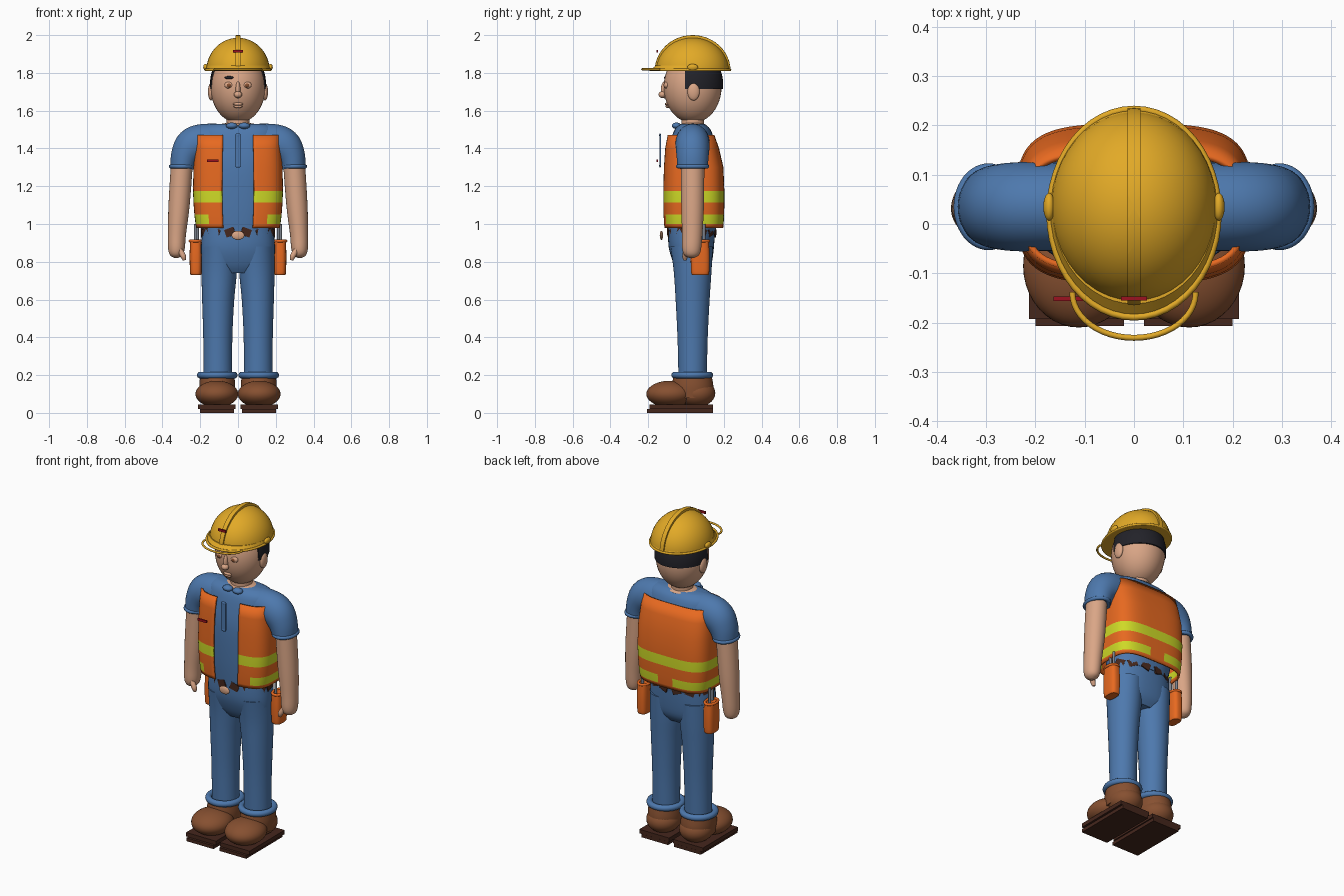
import bpy, bmesh, math
from mathutils import Vector, Matrix

if "Cube" in bpy.data.objects:
    bpy.data.objects.remove(bpy.data.objects["Cube"])


def mat(name, r, g, b):
    m = bpy.data.materials.new(name)
    m.diffuse_color = (r, g, b, 1)
    m.use_nodes = True
    m.node_tree.nodes["Principled BSDF"].inputs["Base Color"].default_value = m.diffuse_color
    return m


YELLOW = mat("helmet_yellow", 0.76, 0.40, 0.02)
SKIN = mat("skin", 0.70, 0.38, 0.24)
HAIR = mat("hair_black", 0.016, 0.016, 0.022)
BLUE = mat("denim_blue", 0.075, 0.19, 0.42)
ORANGE = mat("vest_orange", 0.82, 0.145, 0.015)
LIME = mat("reflective_lime", 0.62, 0.70, 0.02)
RED = mat("badge_red", 0.33, 0.006, 0.014)
BROWN = mat("boot_brown", 0.24, 0.08, 0.03)
DARK = mat("leather_dark", 0.06, 0.02, 0.012)
GREY = mat("tool_grey", 0.2, 0.22, 0.26)


def finish(name, bm, material, clips=(), mirror=False):
    """Cut by planes (point, normal; the normal side is removed), shade, link."""
    for co, no in clips:
        bmesh.ops.bisect_plane(bm, geom=bm.verts[:] + bm.edges[:] + bm.faces[:],
                               plane_co=co, plane_no=no, clear_outer=True)
        bmesh.ops.holes_fill(bm, edges=[e for e in bm.edges if e.is_boundary])
    bmesh.ops.recalc_face_normals(bm, faces=bm.faces[:])
    me = bpy.data.meshes.new(name)
    bm.to_mesh(me)
    bm.free()
    me.materials.append(material)
    me.polygons.foreach_set("use_smooth", [True] * len(me.polygons))
    me.set_sharp_from_angle(angle=math.radians(40))
    ob = bpy.data.objects.new(name, me)
    bpy.context.collection.objects.link(ob)
    if mirror:
        ob.modifiers.new("mirror", 'MIRROR').use_mirror_merge = False
    return ob


def ball(name, loc, r, material, clips=(), mirror=False):
    bm = bmesh.new()
    m = Matrix.Translation(loc) @ Matrix.Diagonal((*r, 1))
    bmesh.ops.create_uvsphere(bm, u_segments=40, v_segments=24, radius=1, matrix=m)
    return finish(name, bm, material, clips, mirror)


def box(name, loc, size, material, rot=None, mirror=False):
    bm = bmesh.new()
    m = Matrix.Translation(loc) @ (rot or Matrix()) @ Matrix.Diagonal((*size, 1))
    bmesh.ops.create_cube(bm, size=1, matrix=m)
    return finish(name, bm, material, mirror=mirror)


def ring(name, loc, rx, ry, minor, material, clips=(), mirror=False):
    """Elliptical torus lying flat."""
    bm = bmesh.new()
    n, k = 48, 10
    rows = []
    for i in range(n):
        a = math.tau * i / n
        rows.append([bm.verts.new((loc[0] + (rx + minor * math.cos(b)) * math.cos(a),
                                   loc[1] + (ry + minor * math.cos(b)) * math.sin(a),
                                   loc[2] + minor * math.sin(b)))
                     for b in (math.tau * j / k for j in range(k))])
    for i in range(n):
        for j in range(k):
            p, q = rows[i], rows[(i + 1) % n]
            bm.faces.new((p[j], q[j], q[(j + 1) % k], p[(j + 1) % k]))
    return finish(name, bm, material, clips, mirror)


def tube(name, pts, material, n=40, power=1.0, steps=4, gap=None, mirror=False):
    """Loft rings of (x, y, z, radius, y radius) along a path in the xz plane."""
    rows = []
    for i in range(len(pts) - 1):
        c = [pts[max(0, i - 1)], pts[i], pts[i + 1], pts[min(len(pts) - 1, i + 2)]]
        for s in range(steps):
            t = s / steps
            rows.append([0.5 * (2 * b + (d - a) * t + (2 * a - 5 * b + 4 * d - e) * t * t
                                + (3 * b - a - 3 * d + e) * t ** 3) for a, b, d, e in zip(*c)])
    rows.append(list(pts[-1]))
    bm = bmesh.new()
    if gap is None:
        angles = [math.tau * j / n for j in range(n)]
    else:
        angles = [gap + (math.tau - 2 * gap) * j / n for j in range(n + 1)]
    sp = lambda v: math.copysign(abs(v) ** power, v)
    loops = []
    for i, r in enumerate(rows):
        t = Vector(rows[min(i + 1, len(rows) - 1)][:3]) - Vector(rows[max(i - 1, 0)][:3])
        t.y = 0
        side = Vector((0, 1, 0)).cross(t.normalized())
        loops.append([bm.verts.new(Vector(r[:3]) + side * r[3] * sp(math.sin(a))
                                   + Vector((0, -r[4] * sp(math.cos(a)), 0))) for a in angles])
    for p, q in zip(loops, loops[1:]):
        m = len(angles)
        for j in range(m if gap is None else m - 1):
            bm.faces.new((p[j], p[(j + 1) % m], q[(j + 1) % m], q[j]))
    if gap is None:
        bm.faces.new(loops[0])
        bm.faces.new(loops[-1])
    return finish(name, bm, material, mirror=mirror)


Y = 0.035   # body depth centre

# boots and soles
ball("boot_toe", (0.112, -0.085, 0.1), (0.113, 0.125, 0.07), BROWN, mirror=True)
ball("boot_heel", (0.11, 0.055, 0.105), (0.095, 0.1, 0.075), BROWN, mirror=True)
tube("boot_ankle", [(0.11, 0.035, 0.08, 0.09, 0.105), (0.11, 0.035, 0.14, 0.095, 0.11),
                    (0.11, 0.035, 0.2, 0.09, 0.1)], BROWN, mirror=True)
box("sole_upper", (0.113, -0.025, 0.032), (0.2, 0.335, 0.024), DARK, mirror=True)
box("sole_lower", (0.11, -0.032, 0.01), (0.18, 0.35, 0.02), DARK, mirror=True)

# trousers
tube("trouser_leg", [(0.107, Y, 0.19, 0.076, 0.075), (0.107, Y, 0.4, 0.077, 0.08),
                     (0.105, Y, 0.6, 0.085, 0.09), (0.1, Y, 0.75, 0.094, 0.1),
                     (0.098, 0.03, 0.88, 0.096, 0.112)], BLUE, mirror=True)
ring("trouser_cuff", (0.11, 0.033, 0.2), 0.09, 0.093, 0.018, BLUE, mirror=True)
tube("hips", [(0, Y, 0.74, 0.13, 0.07), (0, Y, 0.79, 0.185, 0.1), (0, 0.028, 0.88, 0.195, 0.12),
              (0, 0.03, 1.0, 0.185, 0.125)], BLUE, power=0.85)

# shirt and sleeves
tube("shirt", [(0, 0.03, 0.945, 0.175, 0.125), (0, 0.035, 1.1, 0.2, 0.14), (0, 0.035, 1.3, 0.21, 0.14),
               (0, 0.035, 1.42, 0.21, 0.12), (0, 0.035, 1.5, 0.2, 0.095),
               (0, 0.035, 1.53, 0.15, 0.06)], BLUE, power=0.85)
tube("sleeve", [(0.03, Y, 1.435, 0.093, 0.09), (0.18, Y, 1.432, 0.098, 0.09),
                (0.243, Y, 1.41, 0.095, 0.09), (0.278, Y, 1.36, 0.078, 0.085),
                (0.293, Y, 1.3, 0.066, 0.08)], BLUE, mirror=True)
ring("sleeve_cuff", (0.295, Y, 1.305), 0.06, 0.077, 0.011, BLUE, mirror=True)
ball("collar", (0.033, -0.05, 1.52), (0.03, 0.025, 0.017), BLUE, mirror=True)
ball("placket", (0, -0.137, 1.47), (0.016, 0.005, 0.01), BLUE)
box("placket_strip", (0, -0.137, 1.39), (0.032, 0.008, 0.165), BLUE)
ball("placket_end", (0, -0.137, 1.308), (0.016, 0.005, 0.01), BLUE)

# safety vest with reflective bands
vest = tube("safety_vest", [(0, 0.041, 0.98, 0.215, 0.15), (0, 0.041, 1.0, 0.219, 0.152),
                            (0, 0.041, 1.05, 0.225, 0.155), (0, 0.041, 1.115, 0.23, 0.156),
                            (0, 0.041, 1.175, 0.232, 0.156), (0, 0.04, 1.3, 0.23, 0.152),
                            (0, 0.032, 1.4, 0.224, 0.137), (0, 0.026, 1.47, 0.218, 0.118)],
            ORANGE, n=96, power=0.55, steps=1, gap=0.157)
vest.data.materials.append(LIME)
for p in vest.data.polygons:
    x, y, z = p.center
    low = 1.0 < z < 1.05 and abs(x) > (0.15 if y < 0 else 0.045)
    p.material_index = int(1.115 < z < 1.175 or low)
solid = vest.modifiers.new("thickness", 'SOLIDIFY')
solid.thickness = 0.012
solid.offset = 0

# belt pieces and buckle
for i in range(14):
    a = math.tau * (i + 0.5) / 14
    pos = (0.187 * math.sin(a), 0.03 - 0.122 * math.cos(a), 0.957)
    face = math.atan2(0.122 * math.sin(a), 0.187 * math.cos(a))
    rot = Matrix.Rotation(face, 4, 'Z') @ Matrix.Rotation(0.35 * (-1) ** i, 4, 'Y')
    box("belt_piece", pos, (0.052, 0.016, 0.042), DARK, rot)
ball("belt_buckle", (0, -0.13, 0.94), (0.034, 0.009, 0.024), SKIN)

# tool pouches
tube("tool_pouch", [(0.223, 0.075, 0.73, 0.026, 0.042), (0.223, 0.075, 0.745, 0.031, 0.048),
                    (0.223, 0.075, 0.83, 0.033, 0.05), (0.223, 0.075, 0.91, 0.031, 0.046)],
     ORANGE, power=0.7, mirror=True)
ring("pouch_rim", (0.223, 0.075, 0.91), 0.031, 0.045, 0.008, ORANGE, mirror=True)
for x, y, top in ((0.215, 0.055, 1.02), (0.225, 0.095, 1.0)):
    tube("tool_handle", [(x, y, 0.88, 0.008, 0.008), (x, y, top, 0.008, 0.008)],
         GREY, n=12, steps=1, mirror=True)

# arms and hands
tube("forearm", [(0.297, Y, 1.32, 0.058, 0.062), (0.312, Y, 1.1, 0.056, 0.06),
                 (0.323, 0.033, 0.95, 0.048, 0.054), (0.326, 0.03, 0.87, 0.044, 0.05),
                 (0.327, 0.03, 0.835, 0.033, 0.038), (0.327, 0.03, 0.82, 0.01, 0.012)], SKIN, mirror=True)
tube("thumb", [(0.31, 0.0, 0.865, 0.014, 0.014), (0.29, -0.005, 0.83, 0.015, 0.015),
               (0.284, -0.005, 0.808, 0.008, 0.008)], SKIN, n=16, mirror=True)

# neck, head and face
ball("neck_base", (0, Y, 1.52), (0.105, 0.075, 0.018), SKIN)
tube("neck", [(0, Y, 1.5, 0.06, 0.06), (0, Y, 1.6, 0.06, 0.06)], SKIN, steps=1)
ball("head", (0, Y, 1.725), (0.145, 0.153, 0.19), SKIN)
ball("hair", (0, 0.037, 1.735), (0.149, 0.16, 0.195), HAIR,
     [((0, 0, 1.715), (0, 0, -1)), ((0, 0, 1.83), (0, 0, 1)), ((0, -0.005, 0), (0, -1, 0))])
ball("ear", (0.143, 0.04, 1.7), (0.016, 0.032, 0.046), SKIN, mirror=True)
ball("nose_bridge", (0, -0.113, 1.71), (0.013, 0.02, 0.045), SKIN)
ball("nose_tip", (0, -0.125, 1.685), (0.022, 0.02, 0.018), SKIN)
ball("eyelid", (0.048, -0.103, 1.735), (0.024, 0.014, 0.018), SKIN, mirror=True)
ball("iris", (0.048, -0.113, 1.734), (0.012, 0.006, 0.011), BROWN, mirror=True)
ball("eyebrow", (-0.047, -0.108, 1.775), (0.024, 0.008, 0.008), HAIR)
ball("upper_lip", (0, -0.1, 1.635), (0.027, 0.012, 0.008), SKIN)
ball("lower_lip", (0, -0.096, 1.622), (0.024, 0.012, 0.008), SKIN)

# hard hat
cut_low = ((0, 0, 1.812), (0, 0, -1))
ball("helmet_dome", (0, Y, 1.81), (0.168, 0.193, 0.176), YELLOW, [cut_low])
ball("helmet_ridge", (0, Y, 1.81), (0.17, 0.201, 0.19), YELLOW,
     [cut_low, ((0.013, 0, 0), (1, 0, 0)), ((-0.013, 0, 0), (-1, 0, 0))])
tube("helmet_brim", [(0, 0.022, 1.81, 0.173, 0.214), (0, 0.03, 1.838, 0.165, 0.192)], YELLOW, n=48, steps=1)
ring("brim_edge", (0, 0.022, 1.816), 0.171, 0.211, 0.007, YELLOW)
ring("visor_rim", (0, -0.14, 1.819), 0.125, 0.091, 0.006, YELLOW, [((0, -0.138, 0), (0, 1, 0))])
ball("helmet_boss", (0.172, 0.035, 1.83), (0.012, 0.028, 0.017), YELLOW, mirror=True)

# red badge and chest pen
box("helmet_badge", (0, -0.151, 1.915), (0.052, 0.008, 0.014), RED)
box("chest_pen", (-0.133, -0.152, 1.335), (0.06, 0.009, 0.014), RED)
